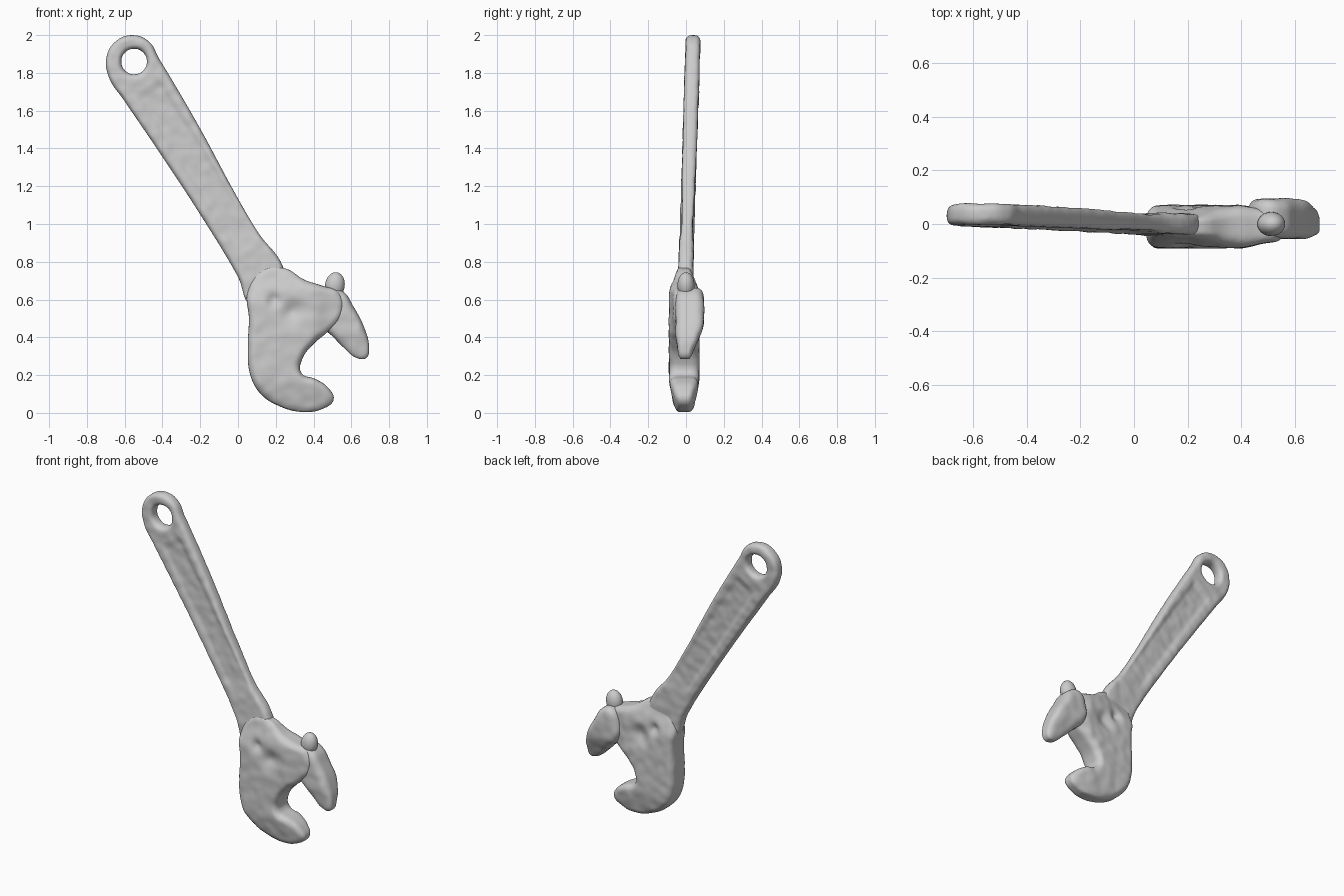
import bpy
import math
from mathutils import Vector, noise

cube = bpy.data.objects.get("Cube")
if cube:
    bpy.data.objects.remove(cube, do_unlink=True)

steel = bpy.data.materials.new("steel_grey")
steel.use_nodes = True
GREY = (0.6, 0.6, 0.6, 1)
steel.diffuse_color = GREY
steel.node_tree.nodes["Principled BSDF"].inputs["Base Color"].default_value = GREY


def add_loop(curve, points):
    spline = curve.splines.new("BEZIER")
    spline.bezier_points.add(len(points) - 1)
    spline.use_cyclic_u = True
    for bp, (x, z) in zip(spline.bezier_points, points):
        bp.co = (x, z, 0)
        bp.handle_left_type = bp.handle_right_type = "AUTO"


def forged_part(name, loops, half, bevel, reshape, voxel=0.011):
    """Rounded plate from outlines in the x-z plane, remeshed and then reshaped in depth."""
    curve = bpy.data.curves.new(name + "_outline", "CURVE")
    curve.dimensions = "2D"
    curve.fill_mode = "BOTH"
    curve.resolution_u = 6
    curve.extrude = half - bevel
    curve.bevel_depth = bevel
    curve.bevel_resolution = 4
    curve.offset = -bevel
    for points in loops:
        add_loop(curve, points)
    helper = bpy.data.objects.new(name + "_outline", curve)
    bpy.context.collection.objects.link(helper)
    bpy.context.view_layer.update()
    mesh = bpy.data.meshes.new_from_object(helper)
    bpy.data.objects.remove(helper, do_unlink=True)

    part = bpy.data.objects.new(name, mesh)
    bpy.context.collection.objects.link(part)
    remesh = part.modifiers.new("Remesh", "REMESH")
    remesh.mode = "VOXEL"
    remesh.voxel_size = voxel
    smooth = part.modifiers.new("Smooth", "SMOOTH")
    smooth.iterations = 3
    bpy.context.view_layer.update()
    solid = bpy.data.meshes.new_from_object(
        part.evaluated_get(bpy.context.evaluated_depsgraph_get()))
    part.modifiers.clear()
    part.data = solid
    solid.name = name
    for v in solid.vertices:
        x, z, depth = v.co
        y = reshape(x, -depth, z)
        y += 0.004 * noise.noise(Vector((x, y, z)) * 18)
        v.co = (x, y, z)
    finish(part)


def finish(part):
    part.data.materials.clear()
    part.data.materials.append(steel)
    for poly in part.data.polygons:
        poly.use_smooth = True


def ellipsoid(name, centre, size, tilt=0):
    bpy.ops.mesh.primitive_uv_sphere_add(segments=24, ring_count=14, location=centre,
                                         rotation=(0, tilt, 0))
    part = bpy.context.object
    part.name = name
    part.scale = size
    finish(part)


def ramp(value, start, end):
    t = min(1, max(0, (value - start) / (end - start)))
    return t * t * (3 - 2 * t)


# Handle: long bar with a hanging hole and a shallow sunken panel
TOP, FOOT = Vector((-0.47, 1.71)), Vector((0.08, 0.85))
AXIS = (FOOT - TOP).normalized()


def shape_handle(x, y, z):
    p = Vector((x, z)) - TOP
    along = p.dot(AXIS)
    across = abs(p.x * AXIS.y - p.y * AXIS.x)
    length = (FOOT - TOP).length
    panel = (1 - ramp(across, 0.05, 0.09)) * ramp(along, -0.03, 0.03)
    panel *= 1 - ramp(along, length - 0.15, length)
    y *= 1 - 0.25 * panel
    return y + 0.034 * (z - 0.8) / 1.06


handle_outline = [
    (-0.56, 2.0), (-0.65, 1.965), (-0.697, 1.88), (-0.685, 1.78), (-0.60, 1.65),
    (-0.42, 1.385), (-0.2, 1.05), (0.0, 0.72), (0.08, 0.56), (0.25, 0.6),
    (0.24, 0.77), (0.11, 0.95), (0.0, 1.135), (-0.2, 1.505), (-0.33, 1.73),
    (-0.42, 1.88), (-0.47, 1.965)]
hole = [(-0.55 + 0.068 * math.cos(i * math.pi / 4),
         1.86 + 0.068 * math.sin(i * math.pi / 4)) for i in range(8)]
forged_part("handle", [handle_outline, hole], 0.039, 0.028, shape_handle, 0.009)


# Head with the fixed lower jaw, thinner toward the handle and the bottom
def shape_head(x, y, z):
    thin = 0.6 + 0.4 * ramp(z, -0.02, 0.2)
    thin *= 1 - 0.5 * ramp(z - 0.25 * (x - 0.15), 0.57, 0.75)
    thin *= 1 - 0.25 * ramp(x, 0.38, 0.52)
    for cx, cz, radius, deep in ((0.19, 0.6, 0.035, 0.35), (0.285, 0.54, 0.055, 0.32)):
        d2 = (x - cx) ** 2 + (z - cz) ** 2
        thin *= 1 - deep * math.exp(-d2 / radius ** 2)
    return y * thin - 0.01


head_outline = [
    (0.05, 0.64), (0.058, 0.5), (0.052, 0.35), (0.065, 0.2), (0.12, 0.1),
    (0.22, 0.035), (0.34, 0.005), (0.45, 0.022), (0.507, 0.07), (0.48, 0.13),
    (0.41, 0.18), (0.335, 0.21), (0.34, 0.285), (0.40, 0.365), (0.47, 0.425),
    (0.54, 0.5), (0.54, 0.63), (0.44, 0.675), (0.35, 0.705), (0.25, 0.765), (0.13, 0.76)]
forged_part("head", [head_outline], 0.08, 0.04, shape_head)


# Movable upper jaw, tapering to its tip
def shape_jaw(x, y, z):
    return y * (0.5 + 0.5 * ramp(z, 0.28, 0.48)) - 0.005 + 0.025 * ramp(z, 0.28, 0.5)


jaw_outline = [
    (0.45, 0.45), (0.49, 0.415), (0.56, 0.345), (0.63, 0.29), (0.68, 0.29),
    (0.694, 0.345), (0.665, 0.46), (0.61, 0.565), (0.56, 0.64), (0.49, 0.66), (0.43, 0.56)]
forged_part("movable_jaw", [jaw_outline], 0.075, 0.042, shape_jaw)

# Rounded lug on the jaw and the adjusting screw in the head
ellipsoid("jaw_lug", (0.513, 0.0, 0.675), (0.052, 0.045, 0.07), math.radians(8))
ellipsoid("adjusting_screw", (0.25, -0.01, 0.575), (0.035, 0.068, 0.05), math.radians(35))
